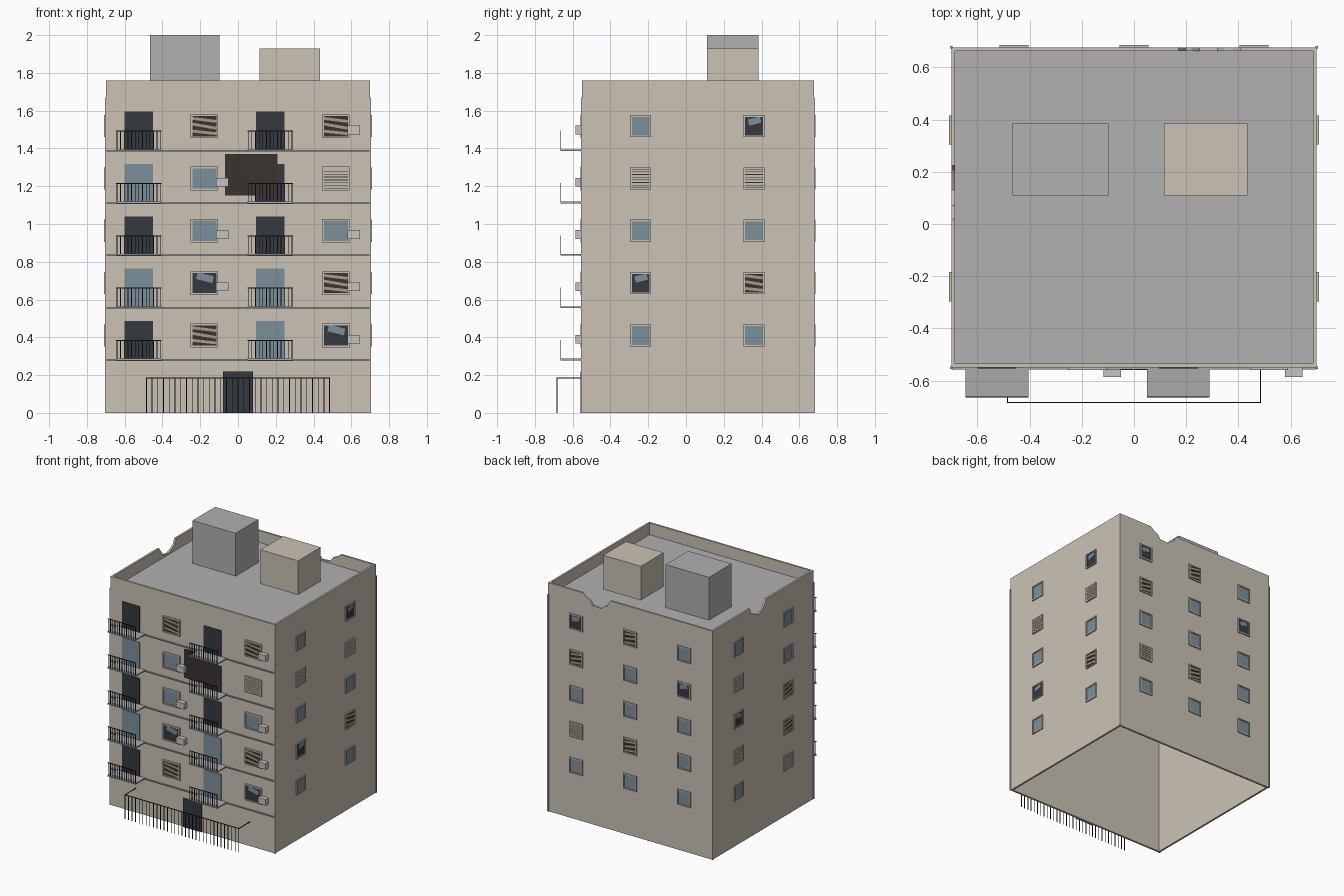
import bpy, bmesh, math
from mathutils import Matrix, Vector

if "Cube" in bpy.data.objects:
    bpy.data.objects.remove(bpy.data.objects["Cube"])

COLORS = {
    "wall": (0.60, 0.55, 0.46), "roof": (0.44, 0.44, 0.44), "ledge": (0.40, 0.40, 0.40),
    "frame": (0.56, 0.53, 0.46), "glass": (0.20, 0.28, 0.33), "dark": (0.035, 0.042, 0.05),
    "soot": (0.042, 0.032, 0.03), "wood": (0.40, 0.34, 0.25), "unit": (0.56, 0.55, 0.52),
    "iron": (0.02, 0.02, 0.022), "rust": (0.22, 0.06, 0.035),
}
MATS = {}
for key, c in COLORS.items():
    MATS[key] = bpy.data.materials.new(key)
    MATS[key].diffuse_color = (*c, 1)

PARTS = {}


def part(name, mat):
    if name not in PARTS:
        PARTS[name] = (bmesh.new(), mat)
    return PARTS[name][0]


def box(name, mat, x0, x1, y0, y1, z0, z1):
    m = Matrix.Translation(((x0 + x1) / 2, (y0 + y1) / 2, (z0 + z1) / 2))
    m = m @ Matrix.Diagonal((x1 - x0, y1 - y0, z1 - z0, 1))
    bmesh.ops.create_cube(part(name, mat), size=1, matrix=m)


def prism(name, mat, points, depth):
    """Extrude a 3D polygon along the depth vector."""
    bm = part(name, mat)
    face = bm.faces.new([bm.verts.new(p) for p in points])
    new = bmesh.ops.extrude_face_region(bm, geom=[face])["geom"]
    bmesh.ops.translate(bm, vec=depth, verts=[v for v in new if isinstance(v, bmesh.types.BMVert)])
    bm.faces.ensure_lookup_table()


X, YF, YB, ROOF, TOP, T = 0.70, -0.55, 0.677, 1.67, 1.76, 0.015

# outward mapping of each facade: (along wall, outward, up) to world
FACADE = {
    "front": lambda u, d, z: (u, YF - d, z),
    "back": lambda u, d, z: (u, YB + d, z),
    "right": lambda u, d, z: (X + d, u, z),
    "left": lambda u, d, z: (-X - d, u, z),
}


def panel(name, mat, side, u, z, w, h, d0, d1, tilt=0):
    """Rectangular plate lying on a facade, optionally tilted in its plane."""
    c, s = math.cos(math.radians(tilt)), math.sin(math.radians(tilt))
    corners = [(-w / 2, -h / 2), (w / 2, -h / 2), (w / 2, h / 2), (-w / 2, h / 2)]
    turned = [(u + a * c - b * s, z + a * s + b * c) for a, b in corners]
    f = FACADE[side]
    prism(name, mat, [f(a, d0, b) for a, b in turned],
          Vector(f(0, d1, 0)) - Vector(f(0, d0, 0)))


def window(side, u, z, kind, w, h):
    t = 0.009
    for k in (-1, 1):
        panel("window_frames", "frame", side, u + k * (w - t) / 2, z, t, h, -0.004, 0.009)
        panel("window_frames", "frame", side, u, z + k * (h - t) / 2, w - 2 * t, t, -0.004, 0.009)
    iw, ih = w - 2 * t, h - 2 * t
    if kind == "g":
        panel("window_glass", "glass", side, u, z, iw, ih, -0.004, 0.003)
    elif kind == "b":
        panel("window_voids", "soot", side, u, z, iw, ih, -0.004, 0.002)
        for dz, tilt in ((0.033, -7), (0.0, -10), (-0.033, -6)):
            panel("window_boards", "wood", side, u, z + dz, iw, 0.015, 0.002, 0.007, tilt)
    elif kind == "s":
        panel("window_voids", "soot", side, u, z, iw, ih, -0.004, 0.002)
        for i in range(7):
            panel("shutter_slats", "frame", side, u, z - ih / 2 + ih * (i + 0.5) / 7,
                  iw, ih / 7 * 0.75, 0.002, 0.009)
    else:
        panel("broken_openings", "dark", side, u, z, iw, ih, -0.004, 0.002)
        panel("broken_shards", "glass", side, u + 0.003, z + ih * 0.27, iw * 0.7, ih * 0.34,
              0.002, 0.005, -14 if side in ("front", "back") else 14)


# hollow body: four walls, roof deck, corner trims
for s in (-1, 1):
    box("walls", "wall", min(s * X, s * (X - T)), max(s * X, s * (X - T)), YF, YB, 0, ROOF)
box("walls", "wall", -X + T, X - T, YF, YF + T, 0, ROOF)
box("walls", "wall", -X + T, X - T, YB - T, YB, 0, ROOF)
box("roof_deck", "roof", -X + T, X - T, YF + T, YB - T, ROOF - 0.02, ROOF)
for sx in (-X, X):
    for sy in (YF, YB):
        box("corner_trims", "wall", sx - 0.005, sx + 0.005, sy - 0.005, sy + 0.005, 0, ROOF)

# parapet, with broken gaps on the back and left
box("parapet", "wall", -X, X, YF, YF + T, ROOF, TOP)
box("parapet", "wall", X - T, X, YF + T, YB - T, ROOF, TOP)
back_gap = [(0.41, TOP), (0.38, 1.735), (0.345, 1.72), (0.32, 1.685), (0.25, 1.68),
            (0.22, 1.705), (0.20, 1.71), (0.17, TOP)]
back = [(-X, ROOF), (X, ROOF), (X, TOP)] + back_gap + [(-X, TOP)]
prism("parapet", "wall", [(a, YB - T, b) for a, b in back], Vector((0, T, 0)))
left_gap = [(0.225, TOP), (0.205, 1.72), (0.17, 1.70), (0.13, 1.68), (0.07, 1.69),
            (0.05, 1.72), (0.02, TOP)]
left = [(YF + T, ROOF), (YB - T, ROOF), (YB - T, TOP)] + left_gap + [(YF + T, TOP)]
prism("parapet", "wall", [(-X, a, b) for a, b in left], Vector((T, 0, 0)))

# rooftop housings
box("roof_tank", "roof", -0.465, -0.097, 0.11, 0.385, ROOF, 2.0)
box("stair_housing", "wall", 0.115, 0.435, 0.11, 0.385, ROOF, 1.93)

# windows, kinds listed from bottom floor to top floor
PITCH = 0.277
GRID = {
    "front": {-0.178: "bxggb", 0.518: "xbgsb"},
    "right": {-0.24: "gxgsg", 0.36: "gbgsx"},
    "left": {-0.24: "sbbgg", 0.36: "gsxsg"},
    "back": {0.46: "gsgbx", 0.0: "gbggb", -0.46: "gggxg"},
}
for side, columns in GRID.items():
    w, h = (0.145, 0.125) if side == "front" else (0.112, 0.117)
    for u, kinds in columns.items():
        for i, kind in enumerate(kinds):
            window(side, u, 0.41 + i * PITCH, kind, w, h)

# cooling units beside front windows
for u, floors in ((-0.083, (1, 2, 3)), (0.612, (0, 1, 2, 4))):
    for i in floors:
        z = 0.39 + i * PITCH
        box("cooling_units", "unit", u - 0.033, u + 0.033, YF - 0.036, YF, z - 0.023, z + 0.023)

# front ledges, balcony doors, balconies and railings
for i in range(5):
    z = 0.281 + i * PITCH
    box("floor_ledges", "ledge", -X, X, YF - 0.008, YF, z - 0.005, z + 0.003)
    for u, doors in ((-0.525, "dgdgd"), (0.17, "ggddd")):
        name, mat = ("dark_doors", "dark") if doors[i] == "d" else ("glass_doors", "glass")
        box(name, mat, u - 0.075, u + 0.075, YF - 0.004, YF + 0.002, z + 0.006, z + 0.206)
        box("balcony_slabs", "ledge", u - 0.12, u + 0.12, YF - 0.115, YF, z - 0.003, z + 0.006)
        y = YF - 0.113
        box("balcony_railings", "iron", u - 0.12, u + 0.12, y - 0.002, y + 0.002, z + 0.1, z + 0.105)
        for k in range(13):
            x = u - 0.116 + 0.232 * k / 12
            box("balcony_railings", "iron", x - 0.002, x + 0.002, y - 0.002, y + 0.002, z, z + 0.1)

# scorched patch and entrance door
box("scorched_patch", "soot", -0.07, 0.21, YF - 0.007, YF, 1.15, 1.37)
box("entrance_frame", "rust", -0.08, 0.08, YF - 0.006, YF, 0, 0.22)
for s in (-1, 1):
    box("entrance_doors", "dark", s * 0.04 - 0.039, s * 0.04 + 0.039, YF - 0.009, YF - 0.005, 0, 0.22)

# street fence with side return rails
FY = -0.683
box("street_fence", "iron", -0.487, 0.487, FY - 0.002, FY + 0.002, 0.183, 0.188)
for s in (-1, 1):
    box("street_fence", "iron", s * 0.485 - 0.002, s * 0.485 + 0.002, FY + 0.002, YF, 0.183, 0.188)
for k in range(33):
    x = -0.485 + 0.97 * k / 32
    box("street_fence", "iron", x - 0.002, x + 0.002, FY - 0.002, FY + 0.002, 0, 0.183)

# finish every part as its own flat-shaded object
for name, (bm, mat) in PARTS.items():
    bmesh.ops.recalc_face_normals(bm, faces=bm.faces[:])
    mesh = bpy.data.meshes.new(name)
    bm.to_mesh(mesh)
    bm.free()
    mesh.materials.append(MATS[mat])
    bpy.context.collection.objects.link(bpy.data.objects.new(name, mesh))

for m in bpy.data.materials:
    if m.users and not m.is_grease_pencil:
        m.use_nodes = True
        m.node_tree.nodes["Principled BSDF"].inputs["Base Color"].default_value = m.diffuse_color
